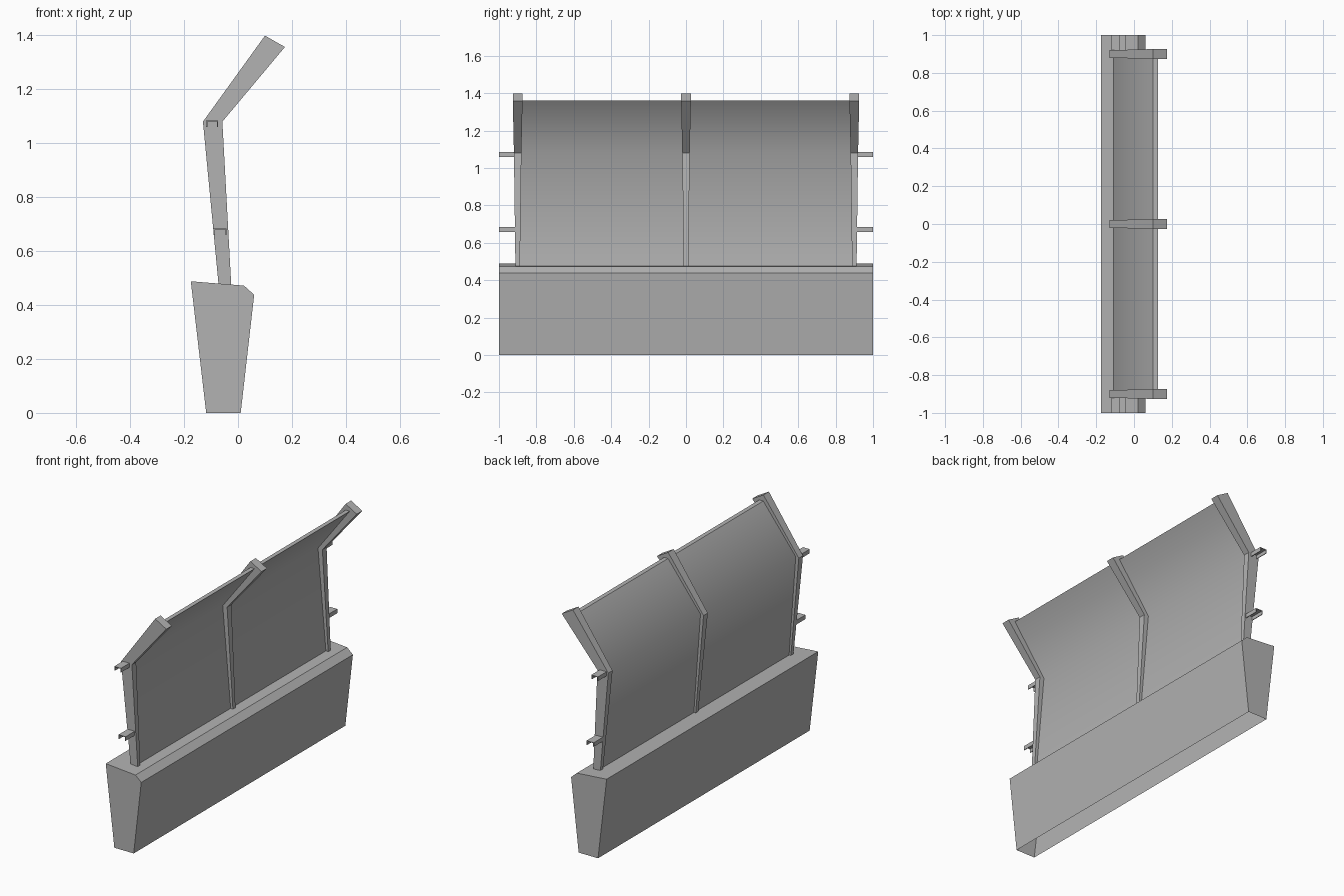
import bpy
import bmesh
import math

cube = bpy.data.objects.get("Cube")
if cube:
    bpy.data.objects.remove(cube, do_unlink=True)

grey = bpy.data.materials.new("plain grey")
grey.use_nodes = True
COLOUR = (0.45, 0.45, 0.45, 1)
grey.diffuse_color = COLOUR
grey.node_tree.nodes["Principled BSDF"].inputs["Base Color"].default_value = COLOUR


def extrude_profile(name, profile, y, half_widths, open_base=False):
    """Sweep an (x, z) outline along y; each point has its own half width.
    The first outline segment is the base, which may be left open."""
    bm = bmesh.new()
    front = [bm.verts.new((x, y - w, z)) for (x, z), w in zip(profile, half_widths)]
    back = [bm.verts.new((x, y + w, z)) for (x, z), w in zip(profile, half_widths)]
    n = len(profile)
    bm.faces.new(front)
    bm.faces.new(back[::-1])
    for i in range(1 if open_base else 0, n):
        j = (i + 1) % n
        bm.faces.new((front[i], back[i], back[j], front[j]))
    bmesh.ops.recalc_face_normals(bm, faces=bm.faces)
    mesh = bpy.data.meshes.new(name)
    bm.to_mesh(mesh)
    bm.free()
    mesh.materials.append(grey)
    obj = bpy.data.objects.new(name, mesh)
    bpy.context.collection.objects.link(obj)
    return obj


# Tapered barrier base, a shell open underneath
base = [(-0.118, 0), (0.01, 0), (0.06, 0.438), (0.022, 0.472), (-0.175, 0.488)]
extrude_profile("barrier_base", base, 0, [1] * 5, open_base=True)

# Cranked posts, widening upwards
post = [(-0.072, 0.475), (-0.025, 0.472), (-0.058, 1.08),
        (0.174, 1.357), (0.10, 1.399), (-0.13, 1.08)]
post_widths = [0.012, 0.012, 0.02, 0.026, 0.026, 0.02]
for label, y in (("front", -0.9), ("middle", 0), ("back", 0.9)):
    extrude_profile(label + "_post", post, y, post_widths)

# Bent screen panels between the posts, softly shaded across the bend
panel = [(-0.06, 0.475), (-0.04, 0.475), (-0.087, 1.082),
         (0.127, 1.362), (0.101, 1.362), (-0.11, 1.084)]
for label, y in (("front", -0.45), ("back", 0.45)):
    obj = extrude_profile(label + "_panel", panel, y, [0.45] * 6)
    bpy.ops.object.select_all(action="DESELECT")
    obj.select_set(True)
    bpy.context.view_layer.objects.active = obj
    bpy.ops.object.shade_smooth_by_angle(angle=math.radians(50))

# Joining channels on the outer posts, open underneath
WALL = 0.004
for level, left, right, top in (("upper", -0.118, -0.074, 1.085),
                                ("lower", -0.09, -0.043, 0.684)):
    bottom = top - 0.025
    channel = [(left, bottom), (left + WALL, bottom), (left + WALL, top - WALL),
               (right - WALL, top - WALL), (right - WALL, bottom),
               (right, bottom), (right, top), (left, top)]
    for label, y in (("front", -0.955), ("back", 0.955)):
        extrude_profile(f"{label}_{level}_channel", channel, y, [0.045] * 8)
